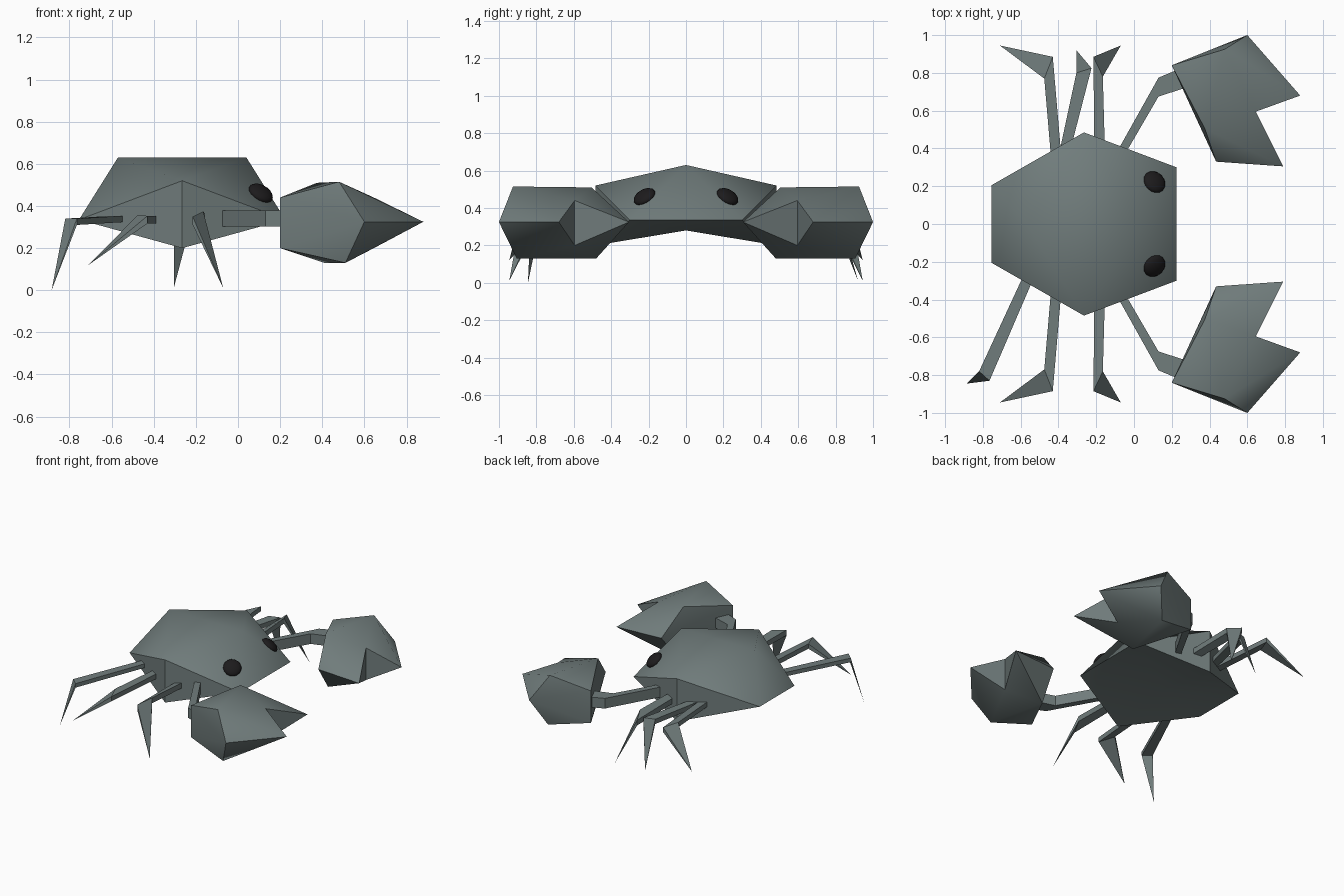
import bpy, bmesh, math
from mathutils import Vector

if "Cube" in bpy.data.objects:
    bpy.data.objects.remove(bpy.data.objects["Cube"])


def material(name, rgb):
    m = bpy.data.materials.new(name)
    m.diffuse_color = (*rgb, 1)
    m.use_nodes = True
    m.node_tree.nodes["Principled BSDF"].inputs["Base Color"].default_value = m.diffuse_color
    return m


SHELL = material("slate_shell", (0.165, 0.205, 0.203))
BLACK = material("eye_black", (0.012, 0.011, 0.012))


def finish(ob, mat, angle):
    ob.data.materials.append(mat)
    bpy.ops.object.select_all(action='DESELECT')
    ob.select_set(True)
    bpy.context.view_layer.objects.active = ob
    bpy.ops.object.shade_smooth_by_angle(angle=math.radians(angle))


def build(name, points, faces, side=1, angle=45):
    """Mesh from named points; side=-1 mirrors it across y."""
    bm = bmesh.new()
    v = {k: bm.verts.new((p[0], p[1] * side, p[2])) for k, p in points.items()}
    for f in faces:
        bm.faces.new([v[k] for k in f])
    bmesh.ops.recalc_face_normals(bm, faces=bm.faces)
    me = bpy.data.meshes.new(name)
    bm.to_mesh(me)
    bm.free()
    ob = bpy.data.objects.new(name, me)
    bpy.context.collection.objects.link(ob)
    finish(ob, SHELL, angle)


def limb(name, sections, h, tip=None, side=1):
    """Four-sided tube through (left, right) section pairs, optionally ending in a point."""
    pts, faces = {}, []
    for i, (a, b) in enumerate(sections):
        for j, (p, dz) in enumerate(((a, h), (b, h), (b, -h), (a, -h))):
            pts[i, j] = (p[0], p[1], p[2] + dz)
    last = len(sections) - 1
    for j in range(4):
        k = (j + 1) % 4
        for i in range(last):
            faces.append([(i, j), (i, k), (i + 1, k), (i + 1, j)])
        if tip:
            faces.append([(last, j), (last, k), "tip"])
    faces.append([(0, j) for j in range(4)])
    if tip:
        pts["tip"] = tip
    else:
        faces.append([(last, j) for j in range(4)])
    build(name, pts, faces, side, 30)


# Body: ridged shell, tall side corners, slightly hollow belly
body = {"r0": (-.57, 0, .63), "r1": (.04, 0, .63), "c": (-.265, 0, .28)}
faces = [("r1", "f1", "f-1"), ("r0", "b1", "b-1"),
         ("c", "f1", "f-1"), ("c", "b1", "b-1")]
for s in (1, -1):
    f, b, t, u = f"f{s}", f"b{s}", f"t{s}", f"u{s}"
    body.update({f: (.225, .30 * s, .335), b: (-.755, .205 * s, .335),
                 t: (-.265, .485 * s, .52), u: (-.265, .485 * s, .20)})
    faces += [("r0", "r1", t), ("r1", f, t), ("r0", b, t),
              (f, t, u), (b, t, u), ("c", f, u), ("c", b, u)]
build("body", body, faces)

# Claw: two pointed fingers around a notch, same faces above and below
claw = {"B1": (.20, .84, .44), "B0": (.20, .84, .20),
        "I1": (.375, .505, .51), "I0": (.41, .48, .13), "Im": (.435, .33, .325),
        "O1": (.48, .925, .515), "O0": (.51, .905, .13), "Om": (.60, 1.0, .325),
        "N1": (.645, .595, .44), "N0": (.645, .595, .20),
        "F": (.88, .68, .325), "G": (.79, .305, .325)}
claw_faces = [("N1", "G", "N0"), ("N1", "N0", "F"), ("B1", "B0", "Im"), ("B1", "Om", "B0")]
for n in "10":
    B, I, O, N = "B" + n, "I" + n, "O" + n, "N" + n
    claw_faces += [(B, I, O), (I, N, O), (I, "G", N), (O, N, "F"), (O, "F", "Om"),
                   (I, "Im", "G"), (B, O, "Om"), (B, I, "Im")]

for s, label in ((1, "left"), (-1, "right")):
    build("claw_" + label, claw, claw_faces, s)

    # Arm from shell to claw
    limb("arm_" + label, [((-.08, .40, .34), (-.03, .40, .34)),
                          ((.13, .775, .34), (.13, .675, .34)),
                          ((.25, .825, .34), (.27, .72, .34))], .038, None, s)

    # Paired walking legs
    limb("middle_leg_" + label, [((-.44, .36, .335), (-.385, .36, .335)),
                                 ((-.475, .77, .34), (-.43, .885, .335))],
         .018, (-.71, .945, .12), s)
    limb("front_leg_" + label, [((-.21, .42, .33), (-.155, .42, .34)),
                                ((-.215, .885, .33), (-.165, .78, .355))],
         .02, (-.07, .945, .01), s)

    # Eye: flattened ball resting on the shell slope
    normal = Vector((.46, .46 * s, .76))
    bpy.ops.mesh.primitive_uv_sphere_add(segments=16, ring_count=10, radius=1,
                                         location=(.108, .222 * s, .46))
    eye = bpy.context.object
    eye.name = "eye_" + label
    eye.scale = (.063, .063, .031)
    eye.rotation_euler = normal.to_track_quat('Z', 'Y').to_euler()
    finish(eye, BLACK, 60)

# Unpaired rear legs
limb("rear_leg_right", [((-.57, -.24, .34), (-.52, -.26, .34)),
                        ((-.82, -.78, .325), (-.765, -.83, .325))],
     .015, (-.885, -.845, 0))
limb("rear_leg_left", [((-.395, .38, .335), (-.34, .38, .335)),
                       ((-.305, .80, .33), (-.225, .825, .33))],
     .018, (-.305, .92, .01))
